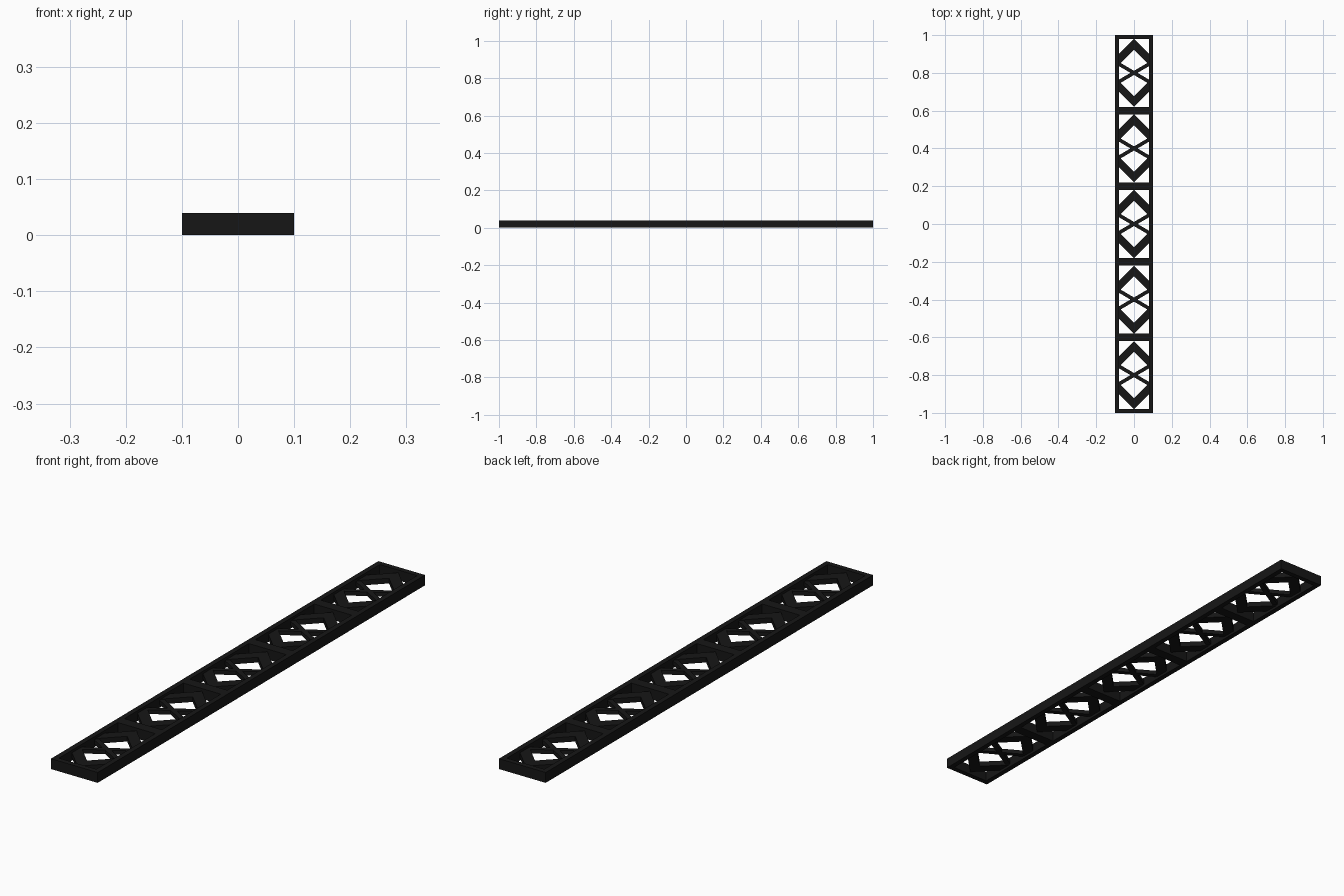
import bpy, bmesh

if "Cube" in bpy.data.objects:
    bpy.data.objects.remove(bpy.data.objects["Cube"])

mat = bpy.data.materials.new("black_metal")
mat.diffuse_color = (0.008, 0.008, 0.008, 1)
mat.use_nodes = True
mat.node_tree.nodes["Principled BSDF"].inputs["Base Color"].default_value = mat.diffuse_color

H = 0.04          # frame height
MID = H / 2       # lattice sits at mid height
BAY = 0.4


def prism(name, outline, z0, z1):
    """Extrude a flat outline from z0 to z1."""
    bm = bmesh.new()
    face = bm.faces.new([bm.verts.new((x, y, z0)) for x, y in outline])
    ext = bmesh.ops.extrude_face_region(bm, geom=[face])
    top = [v for v in ext["geom"] if isinstance(v, bmesh.types.BMVert)]
    bmesh.ops.translate(bm, verts=top, vec=(0, 0, z1 - z0))
    bmesh.ops.recalc_face_normals(bm, faces=bm.faces)
    me = bpy.data.meshes.new(name)
    bm.to_mesh(me)
    bm.free()
    me.materials.append(mat)
    ob = bpy.data.objects.new(name, me)
    bpy.context.collection.objects.link(ob)
    return ob


def rect(x0, x1, y0, y1):
    return [(x0, y0), (x1, y0), (x1, y1), (x0, y1)]


# outer frame: two long rails and two end bars
for s, side in ((-1, "left"), (1, "right")):
    prism(side + "_rail", rect(s * 0.09 - 0.01, s * 0.09 + 0.01, -1, 1), 0, H)
for s, side in ((-1, "front"), (1, "back")):
    prism(side + "_end_bar", rect(-0.08, 0.08, s * 0.99 - 0.01, s * 0.99 + 0.01), 0, H)

# cross bars between bays
for i in range(4):
    y = -0.6 + i * BAY
    prism("cross_bar", rect(-0.08, 0.08, y - 0.02, y + 0.02), 0, H)

# lattice in each bay: two wide chevrons and a thin cross
for i in range(5):
    c = -0.8 + i * BAY
    for s in (-1, 1):
        chevron = [(-0.08, 0.10), (0, 0.18), (0.08, 0.10),
                   (0.08, 0.043), (0, 0.123), (-0.08, 0.043)]
        prism("chevron_brace", [(x, c + s * y) for x, y in chevron],
              MID - 0.01, MID + 0.01)
        brace = [(-0.08, -0.058), (0.08, 0.036), (0.08, 0.058), (-0.08, -0.036)]
        prism("thin_cross_brace", [(s * x, c + y) for x, y in brace],
              MID - 0.008, MID + 0.008)
